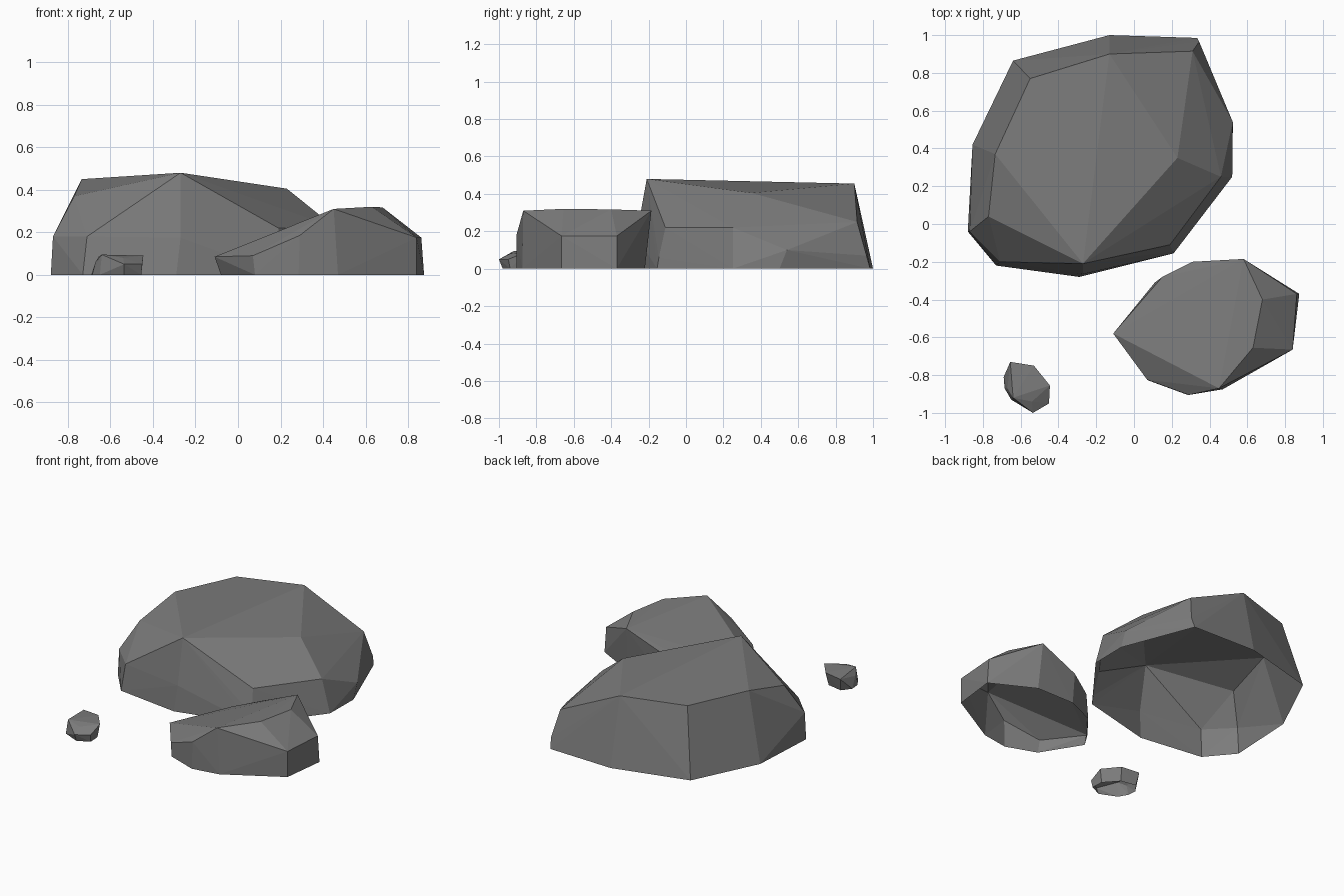
import bpy, bmesh

stone = bpy.data.materials.new("grey_stone")
stone.diffuse_color = (0.2, 0.2, 0.2, 1)


def rock(name, base, upper):
    """Faceted convex boulder over a ground outline, left open underneath."""
    bm = bmesh.new()
    for x, y in base:
        bm.verts.new((x, y, 0))
    for p in upper:
        bm.verts.new(p)
    bmesh.ops.convex_hull(bm, input=bm.verts[:])
    under = [f for f in bm.faces if all(v.co.z < 1e-4 for v in f.verts)]
    bmesh.ops.delete(bm, geom=under, context='FACES')
    loose = [v for v in bm.verts if not v.link_faces]
    bmesh.ops.delete(bm, geom=loose, context='VERTS')
    bmesh.ops.recalc_face_normals(bm, faces=bm.faces[:])
    if sum(f.normal.z for f in bm.faces) < 0:
        bmesh.ops.reverse_faces(bm, faces=bm.faces[:])
    me = bpy.data.meshes.new(name)
    bm.to_mesh(me)
    bm.free()
    me.materials.append(stone)
    ob = bpy.data.objects.new(name, me)
    bpy.context.collection.objects.link(ob)


# Large flat-topped boulder at the back left
rock("large_boulder",
     [(-.88, -.04), (-.73, -.22), (-.29, -.28), (.21, -.155), (.52, .25),
      (.523, .5), (.335, .985), (-.13, 1.0), (-.64, .865), (-.855, .42)],
     [(-.87, -.04, .18), (-.71, -.2, .18), (-.27, -.265, .175),
      (.205, -.145, .06), (.523, .54, .1), (.345, .965, .07),
      (.31, .915, .25), (.46, .25, .22), (.19, -.11, .22),
      (-.66, -.11, .3), (-.77, .04, .37), (-.735, .37, .45),
      (-.27, -.21, .48), (.23, .35, .405), (-.55, .77, .45), (-.13, .9, .455)])

# Medium wedge-shaped boulder at the front right
rock("medium_boulder",
     [(-.08, -.57), (.08, -.83), (.285, -.905), (.47, -.875), (.84, -.665),
      (.875, -.37), (.59, -.22), (.31, -.22), (.11, -.31)],
     [(-.11, -.58, .085), (.07, -.825, .09), (.29, -.905, .185),
      (.45, -.87, .31), (.63, -.655, .32), (.68, -.4, .317),
      (.58, -.185, .31), (.31, -.2, .2), (.15, -.28, .15),
      (.84, -.665, .175), (.862, -.37, .175)])

# Small pebble at the front left
rock("pebble",
     [(-.685, -.87), (-.65, -.93), (-.535, -.98), (-.455, -.94),
      (-.46, -.86), (-.54, -.77), (-.645, -.75), (-.69, -.81)],
     [(-.67, -.87, .06), (-.64, -.92, .095), (-.655, -.73, .085),
      (-.53, -.75, .09), (-.445, -.855, .09), (-.54, -.94, .08),
      (-.535, -1.0, .05), (-.45, -.95, .05)])
